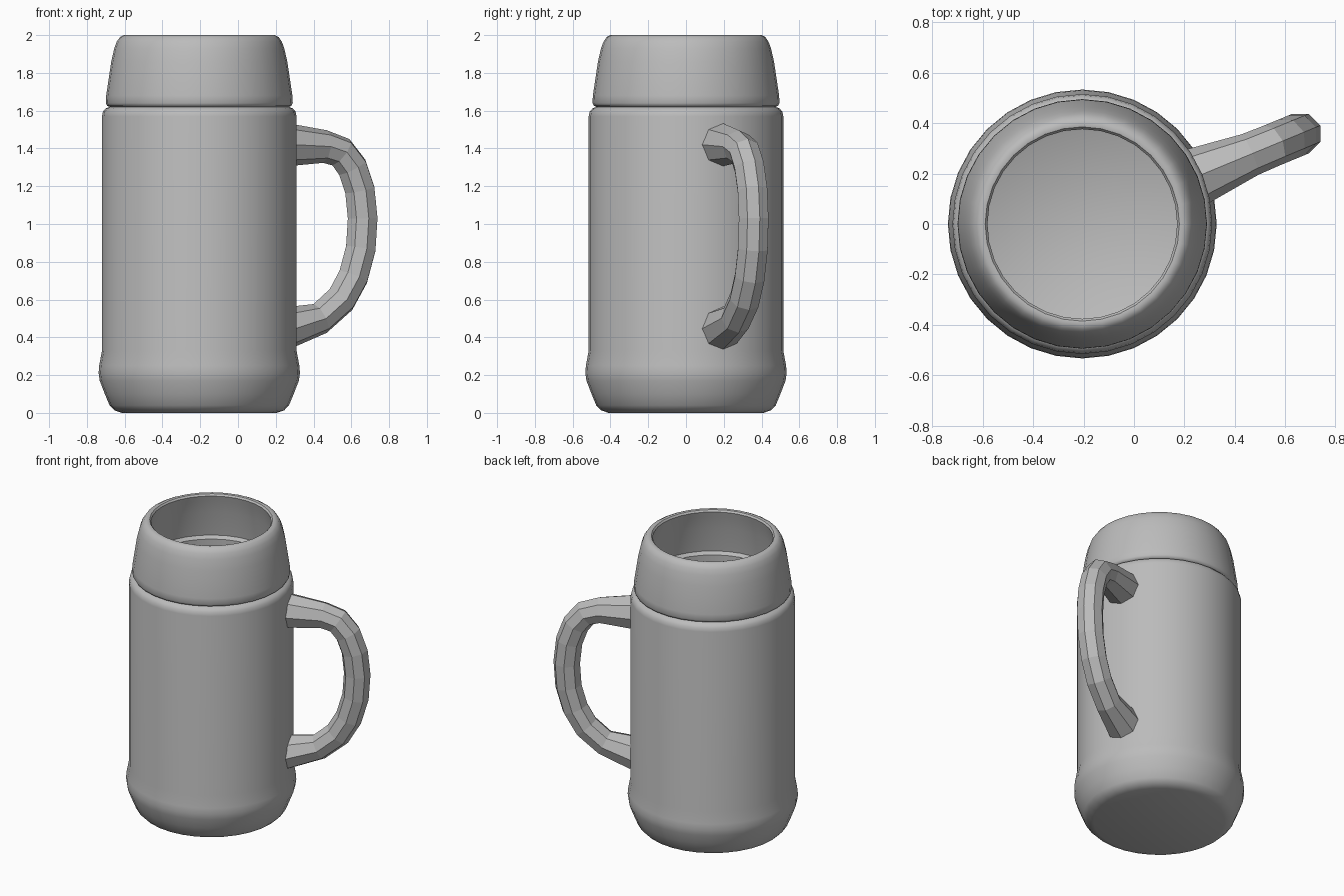
import bpy, bmesh, math
from mathutils import Vector

default = bpy.data.objects.get("Cube")
if default:
    bpy.data.objects.remove(default, do_unlink=True)

AXIS_X = -0.205
SIDES = 32
TURN = math.radians(22.5)

grey = bpy.data.materials.new("stoneware grey")
grey.use_nodes = True
colour = (0.5, 0.5, 0.5, 1)
grey.diffuse_color = colour
grey.node_tree.nodes["Principled BSDF"].inputs["Base Color"].default_value = colour


def loft(name, rings):
    """Skin a closed solid through a list of vertex rings."""
    bm = bmesh.new()
    loops = [[bm.verts.new(p) for p in ring] for ring in rings]
    n = len(loops[0])
    for a, b in zip(loops, loops[1:]):
        for i in range(n):
            j = (i + 1) % n
            bm.faces.new((a[i], a[j], b[j], b[i]))
    bm.faces.new(loops[0])
    bm.faces.new(loops[-1])
    bmesh.ops.recalc_face_normals(bm, faces=bm.faces)
    mesh = bpy.data.meshes.new(name)
    bm.to_mesh(mesh)
    bm.free()
    mesh.materials.append(grey)
    obj = bpy.data.objects.new(name, mesh)
    bpy.context.collection.objects.link(obj)
    return obj


# Mug: outer wall from foot to lip, then the inner wall down to the floor
outer = [(0.41, 0), (0.45, 0.014), (0.475, 0.04), (0.5, 0.1), (0.527, 0.17),
         (0.533, 0.21), (0.53, 0.25), (0.515, 0.33), (0.515, 1.57),
         (0.51, 1.595), (0.495, 1.612), (0.475, 1.62), (0.488, 1.626),
         (0.495, 1.64), (0.493, 1.68), (0.466, 1.86), (0.45, 1.93),
         (0.437, 1.965), (0.42, 1.99), (0.4, 2.0)]
inner = [(0.385, 1.997), (0.376, 1.985), (0.385, 1.95), (0.407, 1.86),
         (0.432, 1.69), (0.415, 1.67), (0.415, 1.58), (0.455, 1.55),
         (0.455, 0.33), (0.46, 0.2), (0.43, 0.1), (0.37, 0.06)]


def circle(r, z):
    return [(AXIS_X + r * math.cos(math.tau * i / SIDES),
             r * math.sin(math.tau * i / SIDES), z) for i in range(SIDES)]


mug = loft("mug_body", [circle(r, z) for r, z in outer + inner])
bpy.context.view_layer.objects.active = mug
mug.select_set(True)
bpy.ops.object.shade_smooth_by_angle(angle=math.radians(40))

# Handle: octagon swept along a radial path of x, z and section radius
path = [(0.255, 1.42, 0.115), (0.46, 1.41, 0.087), (0.545, 1.38, 0.085),
        (0.605, 1.3, 0.085), (0.645, 1.18, 0.085), (0.66, 1.03, 0.085),
        (0.65, 0.87, 0.085), (0.61, 0.72, 0.085), (0.545, 0.6, 0.085),
        (0.435, 0.5, 0.085), (0.255, 0.445, 0.115)]
radial = Vector((math.cos(TURN), math.sin(TURN), 0))
side = Vector((-math.sin(TURN), math.cos(TURN), 0))
up = Vector((0, 0, 1))
points = [Vector((AXIS_X, 0, z)) + radial * ((x - AXIS_X) / math.cos(TURN))
          for x, z, _ in path]
rings = []
last = len(path) - 1
for k, p in enumerate(points):
    along = (points[min(k + 1, last)] - points[max(k - 1, 0)]).normalized()
    if k in (0, last):
        along = radial if k == 0 else -radial
    out = side.cross(along)
    radius = path[k][2]
    rings.append([p + radius * (out * math.cos(math.tau * i / 8)
                                + side * math.sin(math.tau * i / 8))
                  for i in range(8)])
loft("handle", rings)
